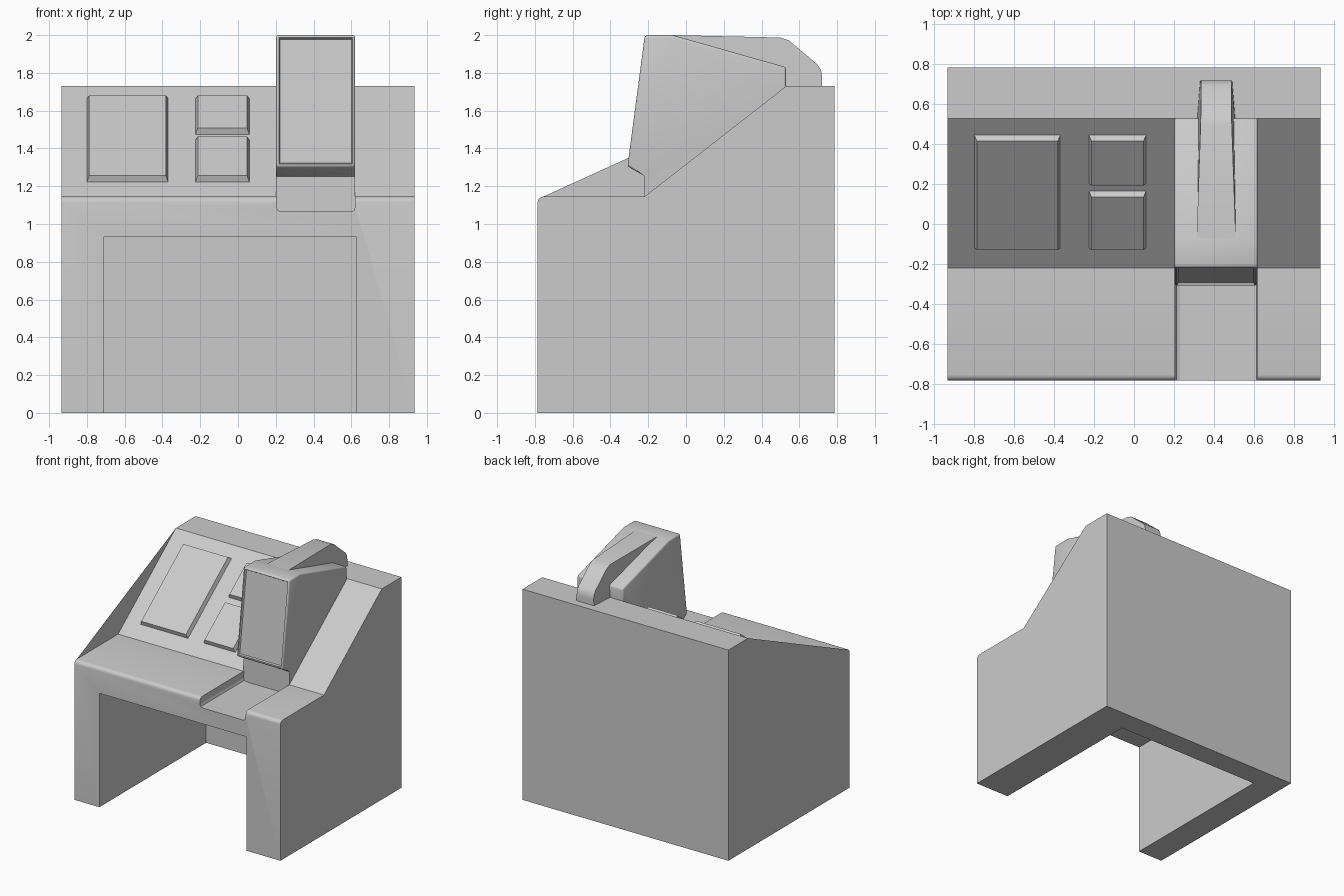
import bpy, bmesh, math
from mathutils import Vector

if "Cube" in bpy.data.objects:
    bpy.data.objects.remove(bpy.data.objects["Cube"])


def finish(name, bm):
    bmesh.ops.recalc_face_normals(bm, faces=bm.faces)
    me = bpy.data.meshes.new(name)
    bm.to_mesh(me)
    bm.free()
    ob = bpy.data.objects.new(name, me)
    bpy.context.collection.objects.link(ob)
    return ob


def loft_sides(left, right):
    """Closed solid between two matching outlines."""
    bm = bmesh.new()
    a = [bm.verts.new(p) for p in left]
    b = [bm.verts.new(p) for p in right]
    n = len(a)
    bm.faces.new(a)
    bm.faces.new(b[::-1])
    for i in range(n):
        j = (i + 1) % n
        bm.faces.new((a[j], a[i], b[i], b[j]))
    bmesh.ops.recalc_face_normals(bm, faces=bm.faces)
    return bm


def prism(profile, x0, x1):
    return loft_sides([(x0, y, z) for y, z in profile], [(x1, y, z) for y, z in profile])


def cut(target, bm, name):
    cutter = finish(name, bm)
    cutter.hide_render = True
    cutter.hide_viewport = True
    cutter.display_type = 'WIRE'
    m = target.modifiers.new(name, 'BOOLEAN')
    m.operation = 'DIFFERENCE'
    m.solver = 'EXACT'
    m.object = cutter


def smooth(ob):
    bpy.ops.object.select_all(action='DESELECT')
    ob.select_set(True)
    bpy.context.view_layer.objects.active = ob
    bpy.ops.object.shade_smooth_by_angle(angle=math.radians(35))


# Console body with rounded front lip
W, D = 0.935, 0.785
R = 0.03
lip = [(-D + R - R * math.cos(t * math.pi / 8), 1.145 - R + R * math.sin(t * math.pi / 8))
       for t in range(5)]
body = finish("console_body", prism(
    [(-D, 0)] + lip + [(-0.22, 1.145), (0.53, 1.73), (D, 1.73), (D, 0)], -W, W))

# Knee space under the desk
cut(body, prism([(-1, -0.2), (-1, 0.935), (0.6, 0.935), (0.6, -0.2)], -0.71, 0.625),
    "knee_space_cutter")

# Groove in the desk in front of the monitor, rounded bottom corners
r = 0.025
xc = [(0.205, 1.4), (0.205, 1.065 + r), (0.212, 1.072), (0.205 + r, 1.065),
      (0.62 - r, 1.065), (0.613, 1.072), (0.62, 1.065 + r), (0.62, 1.4)]
cut(body, loft_sides([(x, -1, z) for x, z in xc], [(x, -0.215, z) for x, z in xc]),
    "groove_cutter")
smooth(body)

# Thin triangular side panel closing the left end
bm = bmesh.new()
bm.faces.new([bm.verts.new((-W, y, z)) for y, z in
              [(-D + R, 1.145), (-0.22, 1.145), (0.53, 1.73)]])
finish("left_side_panel", bm)

# Raised panels on the sloped dashboard
u = Vector((0, 0.75, 0.585)).normalized()
n = Vector((0, -u.z, u.y))


def raised_panel(name, x0, x1, y0, y1, h=0.032, t=0.012):
    def on_slope(x, y):
        return Vector((x, y, 1.145 + 0.78 * (y + 0.22)))
    base = [on_slope(x0, y0), on_slope(x1, y0), on_slope(x1, y1), on_slope(x0, y1)]
    top = [p + n * h + Vector((sx * t, 0, 0)) + u * su * t
           for p, (sx, su) in zip(base, [(1, 1), (-1, 1), (-1, -1), (1, -1)])]
    finish(name, loft_sides(base, top))


raised_panel("large_panel", -0.80, -0.37, -0.12, 0.445)
raised_panel("upper_small_panel", -0.225, 0.06, 0.203, 0.445)
raised_panel("lower_small_panel", -0.225, 0.06, -0.12, 0.165)

# Monitor housing with softened edges and a recessed screen
bm = prism([(-0.31, 1.305), (-0.22, 1.255), (-0.22, 1.06), (0.53, 1.69),
            (0.53, 1.83), (-0.07, 2.0), (-0.218, 2.0)], 0.202, 0.62)
edges = [e for e in bm.edges
         if e.calc_face_angle(0) > 0.4 and min(v.co.z for v in e.verts) > 1.24
         and max(v.co.y for v in e.verts) < 0.54]
bmesh.ops.bevel(bm, geom=edges, offset=0.014, segments=3, profile=0.5, affect='EDGES')
bm.normal_update()
screen = max((f for f in bm.faces if f.normal.y < -0.9 and f.calc_center_median().z > 1.5),
             key=lambda f: f.calc_area())
bmesh.ops.inset_region(bm, faces=[screen], thickness=0.009, depth=-0.014)
smooth(finish("monitor_housing", bm))

# Tapered spine running over the back of the monitor: (y, z, half width)
spine = [(-0.07, 2.0, 0.098), (0.50, 1.987, 0.078), (0.545, 1.972, 0.077),
         (0.695, 1.845, 0.077), (0.715, 1.815, 0.077), (0.72, 1.78, 0.077),
         (0.72, 1.725, 0.08), (0.53, 1.725, 0.095), (-0.07, 1.94, 0.098)]
bm = loft_sides([(0.412 - w, y, z) for y, z, w in spine],
                [(0.412 + w, y, z) for y, z, w in spine])
smooth(finish("monitor_spine", bm))
